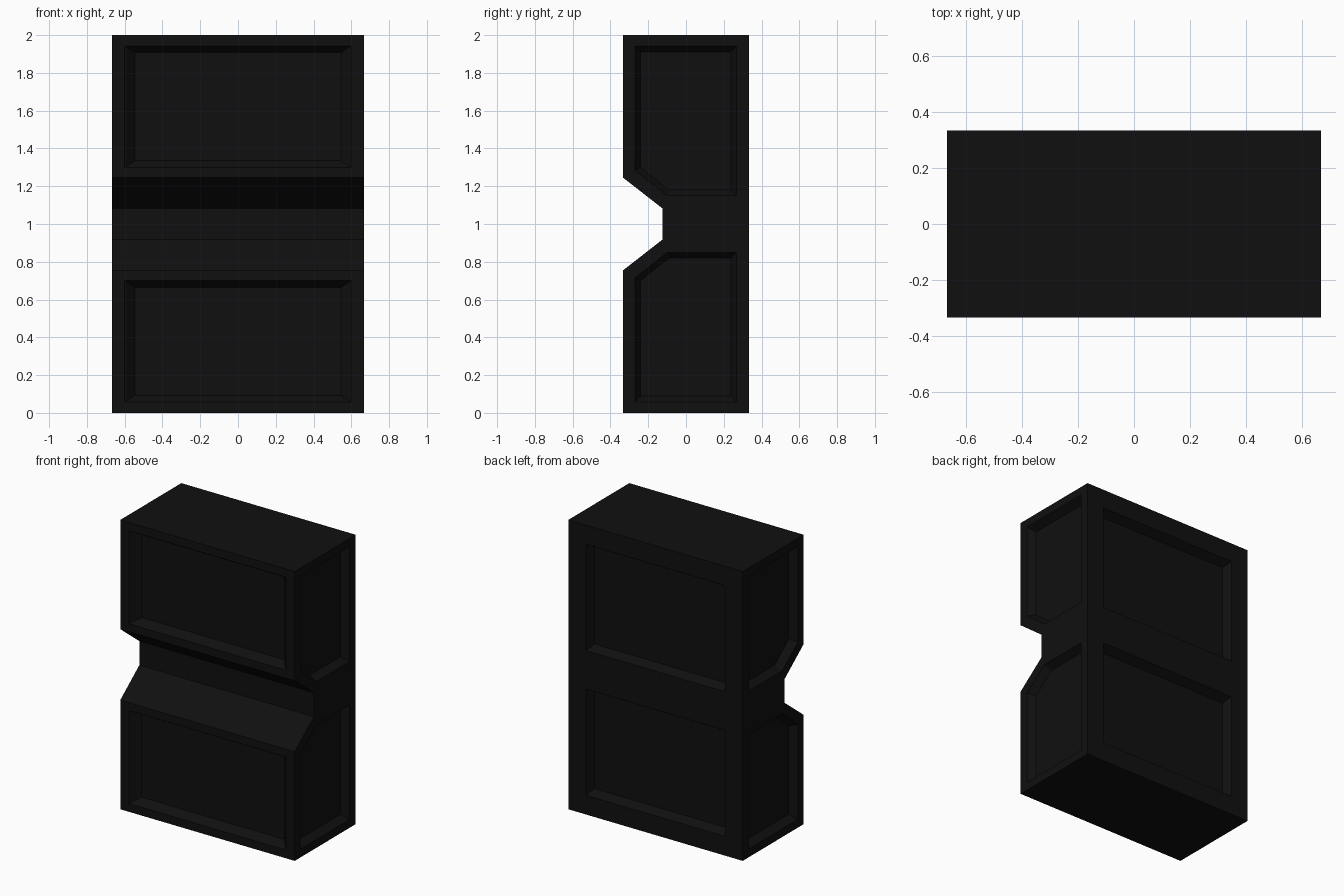
import bpy
import bmesh
from mathutils import Vector

cube = bpy.data.objects.get("Cube")
if cube:
    bpy.data.objects.remove(cube, do_unlink=True)

HALF_X, HALF_Y, MID_Z = 0.667, 0.333, 1.0

black = bpy.data.materials.new("soft black")
black.use_nodes = True
colour = (0.005, 0.005, 0.005, 1)
black.diffuse_color = colour
black.node_tree.nodes["Principled BSDF"].inputs["Base Color"].default_value = colour


def add_loft(bm, near, far):
    """Closed solid between two matching rings of points."""
    a = [bm.verts.new(p) for p in near]
    b = [bm.verts.new(p) for p in far]
    bm.faces.new(a)
    bm.faces.new(b[::-1])
    for i in range(len(a)):
        j = (i + 1) % len(a)
        bm.faces.new((a[j], a[i], b[i], b[j]))


def make_object(name, bm):
    bmesh.ops.recalc_face_normals(bm, faces=bm.faces)
    mesh = bpy.data.meshes.new(name)
    bm.to_mesh(mesh)
    bm.free()
    mesh.materials.append(black)
    obj = bpy.data.objects.new(name, mesh)
    bpy.context.collection.objects.link(obj)
    return obj


def recess(bm, outer, inner, inward):
    """Sloped pocket: outer ring on the surface, inner ring sunk by inward."""
    outer = [Vector(p) for p in outer]
    floor = [Vector(p) + Vector(inward) for p in inner]
    mouth = [o - (f - o) * 0.2 for o, f in zip(outer, floor)]
    add_loft(bm, mouth, floor)


def rect(half_x, y, low, high):
    return [(-half_x, y, low), (half_x, y, low), (half_x, y, high), (-half_x, y, high)]


# Body: side profile with a waist notch, mirrored about mid height
upper = [(-0.125, 0.083), (-HALF_Y, 0.245), (-HALF_Y, 1), (HALF_Y, 1)]
profile = upper + [(y, -z) for y, z in reversed(upper)]
bm = bmesh.new()
add_loft(bm, *[[(x, y, MID_Z + z) for y, z in profile] for x in (-HALF_X, HALF_X)])
body = make_object("cabinet_body", bm)

# Recessed panels, upper and lower, on front, back and both sides
side_outer = [(-0.27, 0.285), (-0.10, 0.15), (0.267, 0.15), (0.267, 0.943), (-0.27, 0.943)]
side_inner = [(-0.24, 0.30), (-0.09, 0.18), (0.237, 0.18), (0.237, 0.91), (-0.24, 0.91)]
bm = bmesh.new()
for s in (1, -1):
    def ring(half_x, y, low, high):
        return rect(half_x, y, MID_Z + s * low, MID_Z + s * high)

    recess(bm, ring(0.60, -HALF_Y, 0.30, 0.943),
           ring(0.545, -HALF_Y, 0.335, 0.907), (0, 0.06, 0))
    recess(bm, ring(0.533, HALF_Y, 0.133, 0.867),
           ring(0.505, HALF_Y, 0.165, 0.835), (0, -0.055, 0))
    for x in (HALF_X, -HALF_X):
        outer, inner = [[(x, y, MID_Z + s * z) for y, z in pts]
                        for pts in (side_outer, side_inner)]
        recess(bm, outer, inner, (-0.05 if x > 0 else 0.05, 0, 0))
cutter = make_object("panel_cutter", bm)
cutter.hide_render = True

# Cut the pockets and discard the helper
cut = body.modifiers.new("panels", "BOOLEAN")
cut.operation = "DIFFERENCE"
cut.solver = "EXACT"
cut.object = cutter
bpy.context.view_layer.objects.active = body
body.select_set(True)
bpy.ops.object.modifier_apply(modifier=cut.name)
bpy.data.objects.remove(cutter, do_unlink=True)
